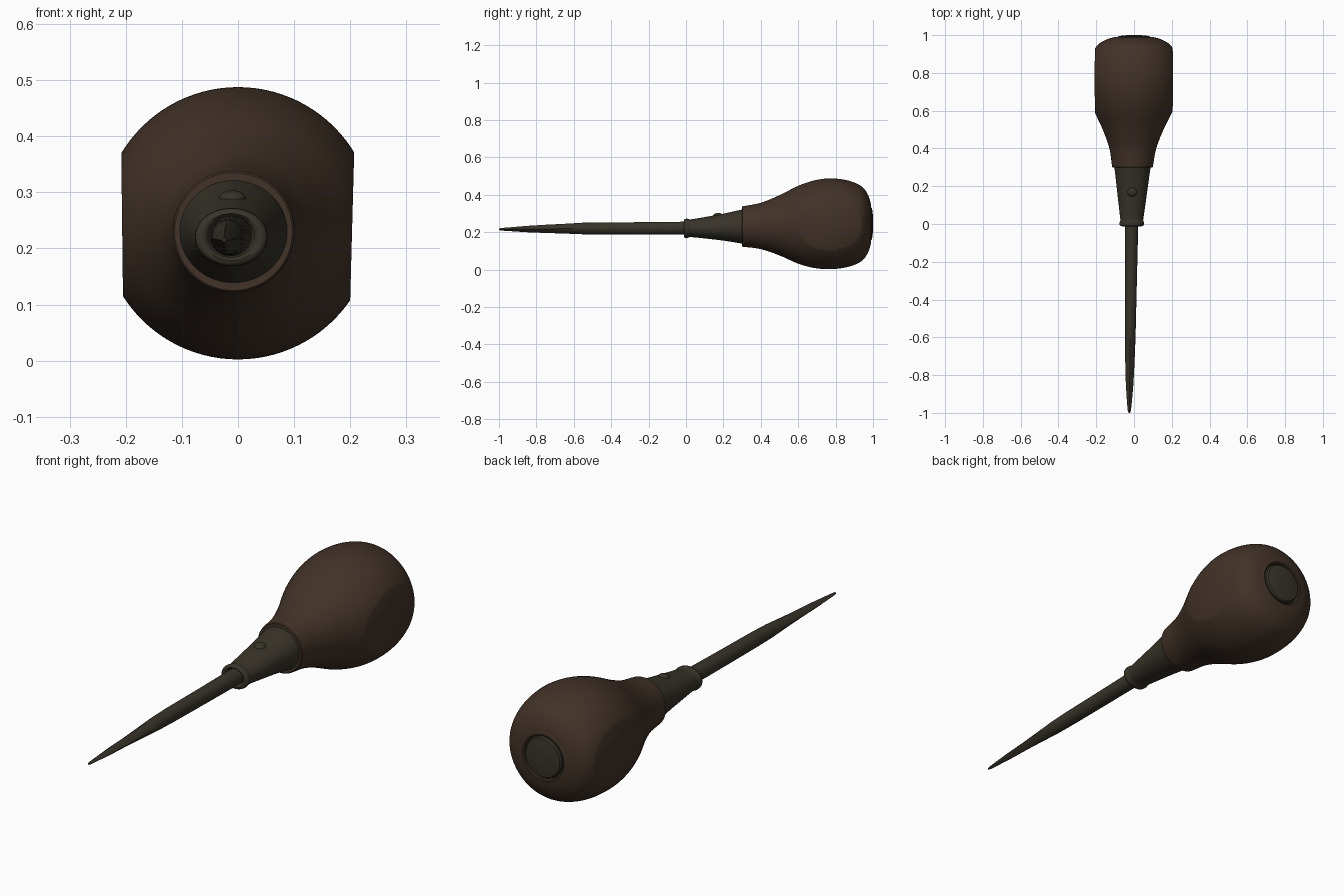
import bpy, bmesh, math
from mathutils import Vector

if "Cube" in bpy.data.objects:
    bpy.data.objects.remove(bpy.data.objects["Cube"])

def material(name, rgb):
    m = bpy.data.materials.new(name)
    m.diffuse_color = (*rgb, 1)
    m.use_nodes = True
    m.node_tree.nodes["Principled BSDF"].inputs["Base Color"].default_value = m.diffuse_color
    return m

wood = material("dark wood", (0.054, 0.032, 0.021))
metal = material("aged metal", (0.040, 0.034, 0.023))

# slightly bent tool axis: y, x, z
AXIS = [(-1.0, -0.025, 0.215), (-0.5, -0.019, 0.220), (0.0, -0.012, 0.220),
        (0.3, -0.008, 0.230), (0.77, 0.0, 0.245), (1.0, 0.0, 0.245)]

def centre(y):
    y = min(max(y, -1.0), 1.0)
    for a, b in zip(AXIS, AXIS[1:]):
        if y <= b[0]:
            t = (y - a[0]) / (b[0] - a[0])
            return a[1] + t * (b[1] - a[1]), a[2] + t * (b[2] - a[2])

def smooth_path(pts, n=5):
    """Catmull-Rom through profile points."""
    p = [Vector(q) for q in pts]
    p = [2 * p[0] - p[1]] + p + [2 * p[-1] - p[-2]]
    out = []
    for i in range(1, len(p) - 2):
        a, b, c, d = p[i - 1:i + 3]
        for k in range(n):
            t = k / n
            out.append(0.5 * (2 * b + (c - a) * t + (2 * a - 5 * b + 4 * c - d) * t * t
                              + (3 * b - a - 3 * c + d) * t ** 3))
    return out + [p[-2]]

def lathe(profile, sides, squareness=lambda y: 0.0):
    """Rings of (y, rx, rz) along the axis; squareness blends circle to diamond."""
    bm = bmesh.new()
    rings = []
    for y, rx, rz in profile:
        cx, cz = centre(y)
        ring = []
        for i in range(sides):
            a = 2 * math.pi * i / sides
            c, s = math.cos(a), math.sin(a)
            k = 1 + squareness(y) * (1 / (abs(c) + abs(s)) - 1)
            ring.append(bm.verts.new((cx + rx * c * k, y, cz + rz * s * k)))
        rings.append(ring)
    for r, q in zip(rings, rings[1:]):
        for i in range(sides):
            j = (i + 1) % sides
            bm.faces.new((r[i], r[j], q[j], q[i]))
    bm.faces.new(rings[0])
    bm.faces.new(rings[-1])
    return bm

def finish(bm, name, mat, angle=35):
    bmesh.ops.recalc_face_normals(bm, faces=bm.faces)
    me = bpy.data.meshes.new(name)
    for f in bm.faces:
        f.smooth = len(f.verts) < 5
    bm.to_mesh(me)
    bm.free()
    me.set_sharp_from_angle(angle=math.radians(angle))
    me.materials.append(mat)
    ob = bpy.data.objects.new(name, me)
    bpy.context.collection.objects.link(ob)
    return ob

# handle: bulb with two flats sliced off the sides and a recess for the end cap
bulb = smooth_path([(0.303, 0.108), (0.40, 0.124), (0.50, 0.161), (0.60, 0.208),
                    (0.69, 0.235), (0.78, 0.2425), (0.87, 0.230), (0.94, 0.199),
                    (0.975, 0.150), (0.990, 0.100)])
prof = [(0.300, 0.094), (0.300, 0.105)] + [tuple(v) for v in bulb] + [(0.988, 0.095), (0.972, 0.093)]
bm = lathe([(y, r, r) for y, r in prof], 96)
for x, no in ((-0.2065, (-1, 0, -0.012)), (0.2035, (1, 0, -0.027))):
    cut = bmesh.ops.bisect_plane(bm, geom=bm.verts[:] + bm.edges[:] + bm.faces[:],
                                 plane_co=(x, 0, 0.24), plane_no=no, clear_outer=True)
    edges = [e for e in cut["geom_cut"] if isinstance(e, bmesh.types.BMEdge)]
    bmesh.ops.holes_fill(bm, edges=edges, sides=0)
finish(bm, "handle", wood)

# domed end cap
finish(lathe([(y, r, r) for y, r in [(0.965, 0.088), (0.988, 0.088), (0.994, 0.083),
              (0.998, 0.06), (1.0, 0.03), (1.0, 0.004)]], 64), "end_cap", metal)

# ferrule: flared sleeve with rounded rim, hollow at the mouth
sleeve = smooth_path([(0.02, 0.060, 0.047), (0.05, 0.064, 0.050), (0.12, 0.073, 0.060),
                      (0.20, 0.083, 0.072), (0.31, 0.097, 0.093)])
rim = [(0.03, 0.036, 0.036), (-0.006, 0.042, 0.036), (-0.012, 0.050, 0.042), (-0.011, 0.058, 0.047),
       (-0.005, 0.064, 0.051), (0.004, 0.065, 0.052), (0.013, 0.063, 0.050)]
finish(lathe(rim + [tuple(v) for v in sleeve], 64), "ferrule", metal, 50)

# blade: round shank turning into a four-edged point
blade = [(-1.0, 0.004, 0.004), (-0.985, 0.009, 0.007), (-0.93, 0.014, 0.011), (-0.85, 0.020, 0.017),
         (-0.75, 0.024, 0.022), (-0.65, 0.027, 0.026), (-0.55, 0.029, 0.031), (-0.45, 0.030, 0.032),
         (-0.25, 0.032, 0.033), (0.04, 0.035, 0.035)]
finish(lathe(blade, 32, lambda y: 0.8 * min(max((-0.5 - y) / 0.25, 0), 1)), "blade", metal, 30)

# rivet on top of the ferrule
bm = bmesh.new()
bmesh.ops.create_uvsphere(bm, u_segments=32, v_segments=16, radius=1)
for v in bm.verts:
    v.co = Vector((-0.010 + v.co.x * 0.024, 0.168 + v.co.y * 0.024,
                   0.290 + v.co.z * 0.013 + v.co.y * 0.003))
finish(bm, "rivet", metal)
